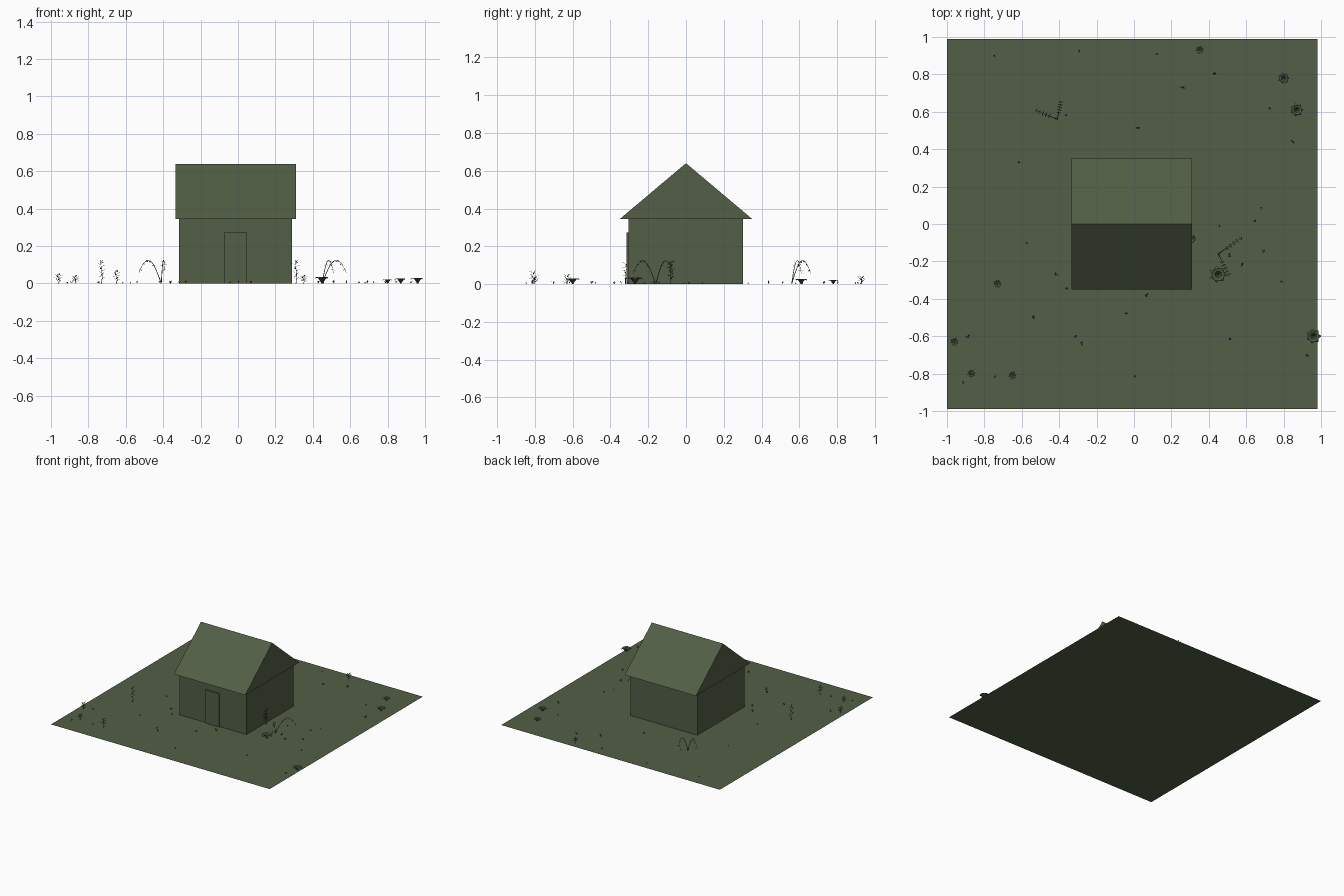
import bpy, bmesh, math, random
from mathutils import Vector

random.seed(4)
if "Cube" in bpy.data.objects:
    bpy.data.objects.remove(bpy.data.objects["Cube"], do_unlink=True)

# One colour for the whole scene
green = bpy.data.materials.new("moss_green")
green.use_nodes = True
colour = (0.084, 0.114, 0.061, 1)
green.diffuse_color = colour
green.node_tree.nodes["Principled BSDF"].inputs["Base Color"].default_value = colour


def finish(bm, name, solid=False):
    if solid:
        bmesh.ops.recalc_face_normals(bm, faces=bm.faces)
    mesh = bpy.data.meshes.new(name)
    bm.to_mesh(mesh)
    bm.free()
    mesh.materials.append(green)
    ob = bpy.data.objects.new(name, mesh)
    bpy.context.collection.objects.link(ob)
    return ob


def extruded(name, profile, x0, x1):
    """Solid made by extruding a (y, z) profile along x."""
    bm = bmesh.new()
    face = bm.faces.new([bm.verts.new((x0, y, z)) for y, z in profile])
    out = bmesh.ops.extrude_face_region(bm, geom=[face])["geom"]
    verts = [v for v in out if isinstance(v, bmesh.types.BMVert)]
    bmesh.ops.translate(bm, verts=verts, vec=(x1 - x0, 0, 0))
    return finish(bm, name, True)


def box(name, x0, x1, y0, y1, z0, z1):
    return extruded(name, [(y0, z0), (y1, z0), (y1, z1), (y0, z1)], x0, x1)


def leaf(bm, base, direction, length, width):
    """Diamond leaf, slightly drooping at the tip."""
    d = Vector(direction).normalized()
    side = d.cross(Vector((0, 0, 1)))
    side = side.normalized() * width / 2 if side.length > 0.01 else Vector((width / 2, 0, 0))
    mid = base + d * length * 0.5
    tip = base + d * length - Vector((0, 0, length * 0.12))
    bm.faces.new([bm.verts.new(p) for p in (base, mid + side, tip, mid - side)])


def stem(bm, points, radius):
    """Thin three-sided tube tapering along the points."""
    rings = []
    for i, p in enumerate(points):
        r = radius * (1 - 0.6 * i / (len(points) - 1))
        t = (points[min(i + 1, len(points) - 1)] - points[max(i - 1, 0)]).normalized()
        a = t.cross(Vector((0.3, 0.9, 0.1))).normalized()
        b = t.cross(a)
        rings.append([bm.verts.new(p + r * (a * math.cos(k * math.tau / 3) + b * math.sin(k * math.tau / 3)))
                      for k in range(3)])
    for lo, hi in zip(rings, rings[1:]):
        for k in range(3):
            bm.faces.new((lo[k], lo[(k + 1) % 3], hi[(k + 1) % 3], hi[k]))


def fern(name, root, tips):
    """Arching fronds with paired leaflets."""
    bm = bmesh.new()
    root = Vector((*root, 0))
    for tip in tips:
        span = Vector((*tip, 0)) - root
        pts = [root + span * t + Vector((0, 0, 0.125 * math.sin(math.pi * 0.85 * t)))
               for t in [i / 14 for i in range(15)]]
        stem(bm, pts, 0.0025)
        side = span.cross(Vector((0, 0, 1))).normalized()
        for p in pts[5::2]:
            for s in (-1, 1):
                leaf(bm, p, side * s + Vector((0, 0, -0.6)), 0.016, 0.006)
    finish(bm, name)


def herb(name, x, y, height):
    """Upright stem with small leaves in whorls."""
    bm = bmesh.new()
    base = Vector((x, y, 0))
    stem(bm, [base + Vector((0.004 * math.sin(i), 0, height * i / 5)) for i in range(6)], 0.002)
    for i in range(12):
        a = i * 2.4
        p = base + Vector((0, 0, height * (0.2 + 0.065 * i)))
        leaf(bm, p, (math.cos(a), math.sin(a), 0.5), 0.026, 0.01)
    finish(bm, name)


def rosette(name, x, y, reach, height):
    """Low ring of broad leaves arching outwards."""
    bm = bmesh.new()
    for i in range(7):
        a = i * math.tau / 7
        out = Vector((math.cos(a), math.sin(a), 0))
        side = Vector((-out.y, out.x, 0))
        base = Vector((x, y, 0))
        rows = []
        for t, z, w in ((0, 0, 0.1), (0.4, 0.85, 0.3), (0.7, 1, 0.3), (1, 0.75, 0.04)):
            p = base + out * reach * t + Vector((0, 0, height * z))
            rows.append([bm.verts.new(p + side * reach * w * s) for s in (-1, 1)])
        for lo, hi in zip(rows, rows[1:]):
            bm.faces.new((lo[0], lo[1], hi[1], hi[0]))
    finish(bm, name)


def tuft(bm, x, y, height):
    """A few short upright blades."""
    for i in range(3):
        a = random.uniform(0, math.tau)
        leaf(bm, Vector((x, y, 0)), (math.cos(a) * 0.6, math.sin(a) * 0.6, 1), height, 0.006)


# Ground sheet
bm = bmesh.new()
bm.faces.new([bm.verts.new((x, y, 0)) for x, y in ((-1, -0.99), (0.98, -0.99), (0.98, 0.99), (-1, 0.99))])
finish(bm, "ground")

# Hut
box("walls", -0.315, 0.29, -0.305, 0.302, 0, 0.345)
extruded("roof", [(-0.35, 0.345), (0.35, 0.345), (0, 0.64)], -0.335, 0.31)
box("door", -0.075, 0.048, -0.314, -0.305, 0, 0.272)

# Plants
fern("front_fern", (0.45, -0.16), [(0.58, -0.07), (0.51, -0.28)])
fern("back_fern", (-0.41, 0.56), [(-0.53, 0.61), (-0.39, 0.66)])
for i, (x, y, h) in enumerate([(-0.73, -0.32, 0.125), (0.31, -0.08, 0.125), (-0.65, -0.81, 0.07),
                               (-0.87, -0.8, 0.04), (-0.96, -0.63, 0.05), (0.35, 0.93, 0.04)]):
    herb(f"herb_{i + 1}", x, y, h)
for i, (x, y, r) in enumerate([(0.45, -0.27, 0.045), (0.96, -0.6, 0.04), (0.87, 0.61, 0.035), (0.8, 0.78, 0.03)]):
    rosette(f"rosette_{i + 1}", x, y, r, r * 0.75)

# Scattered grass
bm = bmesh.new()
for x, y in [(0.43, 0.8), (0.02, 0.51), (0.69, -0.14), (0.58, -0.22), (0.51, -0.62), (0, -0.81),
             (-0.28, -0.64), (-0.36, -0.34), (-0.89, -0.6), (0.07, -0.38), (0.26, 0.73)]:
    tuft(bm, x, y, 0.022)
for i in range(22):
    x, y = random.uniform(-0.93, 0.93), random.uniform(-0.93, 0.93)
    if abs(x) > 0.36 or abs(y) > 0.36:
        tuft(bm, x, y, random.uniform(0.01, 0.025))
finish(bm, "grass_tufts")
